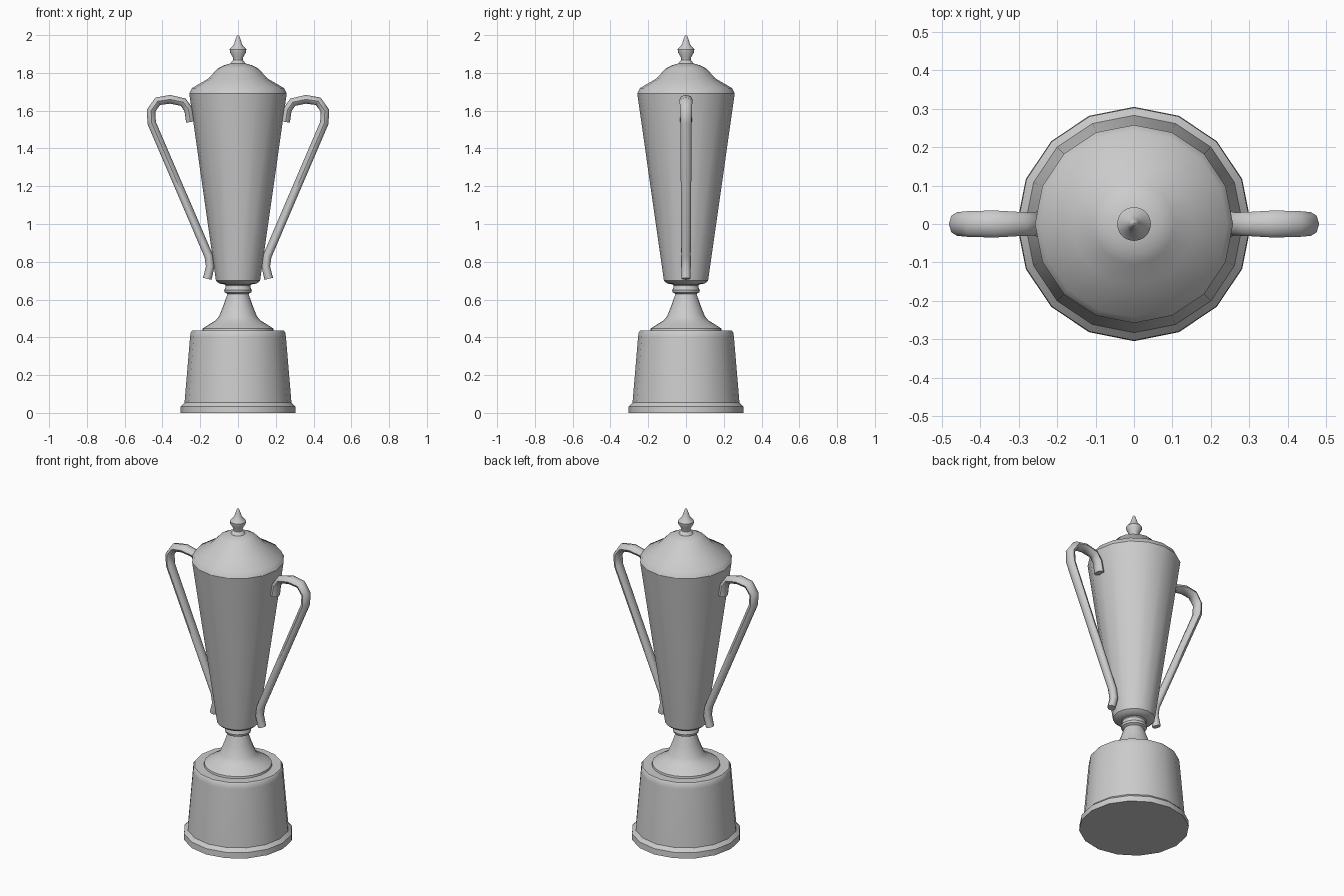
import bpy, bmesh
from math import sin, cos, pi, radians
from mathutils import Vector

if "Cube" in bpy.data.objects:
    bpy.data.objects.remove(bpy.data.objects["Cube"])


def finish(name, bm, angle=35):
    bmesh.ops.recalc_face_normals(bm, faces=bm.faces)
    me = bpy.data.meshes.new(name)
    bm.to_mesh(me)
    bm.free()
    ob = bpy.data.objects.new(name, me)
    bpy.context.collection.objects.link(ob)
    bpy.ops.object.select_all(action='DESELECT')
    ob.select_set(True)
    bpy.context.view_layer.objects.active = ob
    bpy.ops.object.shade_smooth_by_angle(angle=radians(angle))
    return ob


def skin(name, rings, angle=35):
    """Bridge point rings into a capped tube."""
    bm = bmesh.new()
    loops = [[bm.verts.new(p) for p in r] for r in rings]
    n = len(loops[0])
    for a, b in zip(loops, loops[1:]):
        for i in range(n):
            j = (i + 1) % n
            bm.faces.new((a[i], a[j], b[j], b[i]))
    bm.faces.new(loops[0])
    bm.faces.new(loops[-1])
    return finish(name, bm, angle)


def lathe(name, profile, sides, angle=35):
    rings = [[(r * cos(2 * pi * i / sides), r * sin(2 * pi * i / sides), z)
              for i in range(sides)] for r, z in profile]
    return skin(name, rings, angle)


# Plinth with flared foot
lathe("plinth", [(0.305, 0), (0.303, 0.035), (0.288, 0.05), (0.283, 0.055),
                 (0.254, 0.40), (0.251, 0.425), (0.243, 0.435)], 16)

# Stem with collar
lathe("stem", [(0.19, 0.43), (0.187, 0.447), (0.15, 0.47), (0.118, 0.49),
               (0.1, 0.512), (0.075, 0.575), (0.056, 0.63), (0.07, 0.638),
               (0.073, 0.65), (0.066, 0.664), (0.066, 0.675), (0.078, 0.69)], 24)

# Cup body
lathe("cup", [(0.07, 0.68), (0.10, 0.685), (0.117, 0.70),
              (0.258, 1.69)], 16)

# Domed lid
lathe("lid", [(0.258, 1.69), (0.243, 1.72), (0.16, 1.768), (0.105, 1.825),
              (0.075, 1.84), (0.04, 1.85)], 16)

# Finial
lathe("finial", [(0.043, 1.845), (0.036, 1.856), (0.025, 1.868), (0.027, 1.882),
                 (0.043, 1.91), (0.044, 1.925), (0.022, 1.95), (0.014, 1.975),
                 (0.007, 1.995), (0.003, 2.0)], 20)

# Handle: oval section swept along a path (x, z, half width in y)
path = [(0.252, 1.54, 0.033), (0.262, 1.605, 0.03), (0.29, 1.645, 0.031),
        (0.36, 1.66, 0.035), (0.425, 1.65, 0.034), (0.46, 1.60, 0.031),
        (0.457, 1.535, 0.03), (0.155, 0.83, 0.025), (0.147, 0.775, 0.025),
        (0.163, 0.71, 0.024)]
pts = [Vector((x, 0, z)) for x, z, w in path]
rings = []
for k, p in enumerate(pts):
    d_in = (p - pts[max(k - 1, 0)]).normalized()
    d_out = (pts[min(k + 1, len(pts) - 1)] - p).normalized()
    t = (d_in + d_out).normalized()
    side = Vector((t.z, 0, -t.x))
    rings.append([p + side * 0.023 * cos(a * pi / 4)
                  + Vector((0, path[k][2] * sin(a * pi / 4), 0)) for a in range(8)])
handle = skin("handles", rings, 50)
mirror = handle.modifiers.new("Mirror", 'MIRROR')
mirror.use_axis[0] = True
